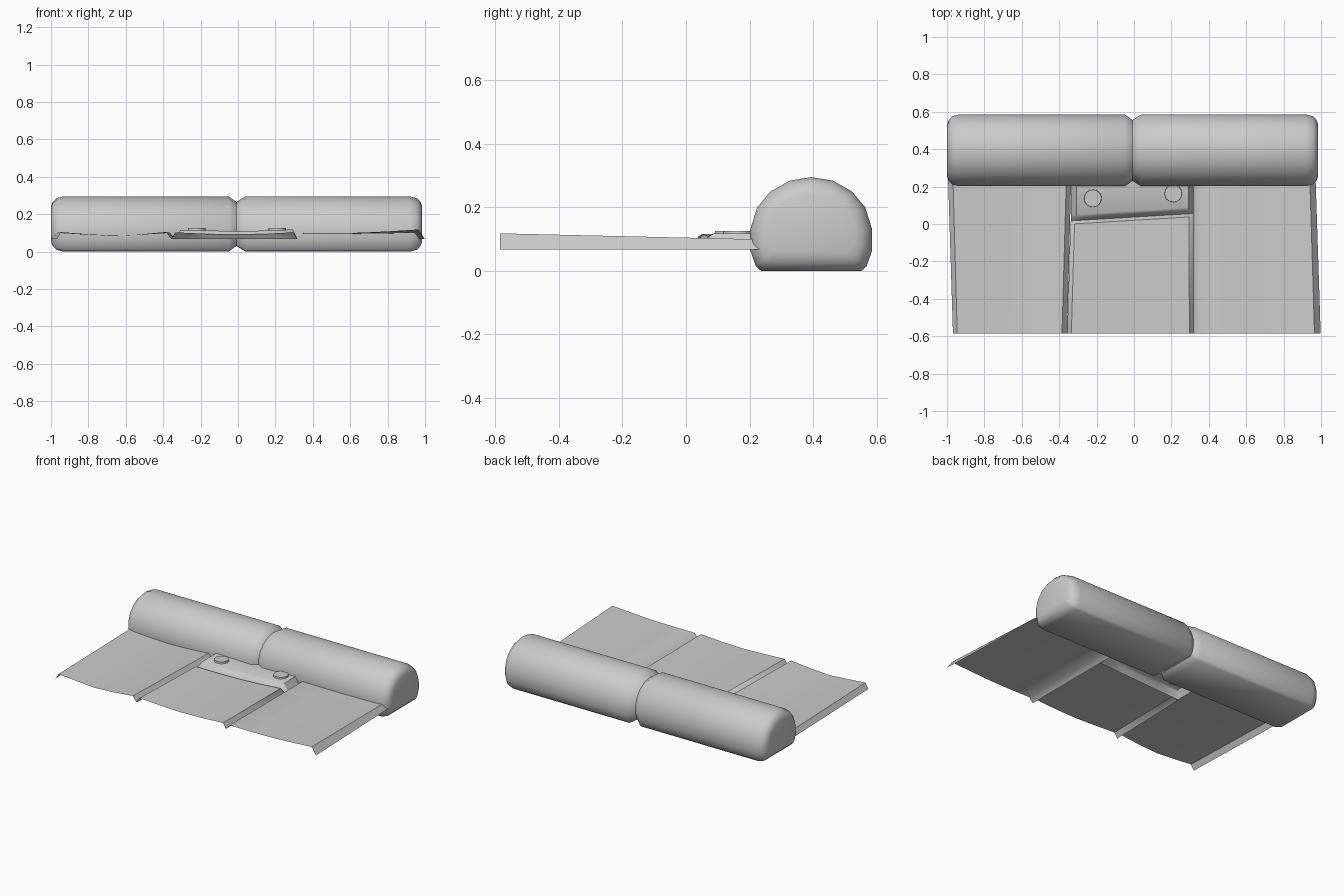
import bpy
import math

if "Cube" in bpy.data.objects:
    bpy.data.objects.remove(bpy.data.objects["Cube"])


def make(name, verts, faces, angle=50):
    me = bpy.data.meshes.new(name)
    me.from_pydata(verts, [], faces)
    me.update()
    ob = bpy.data.objects.new(name, me)
    bpy.context.collection.objects.link(ob)
    bpy.ops.object.select_all(action='DESELECT')
    ob.select_set(True)
    bpy.context.view_layer.objects.active = ob
    bpy.ops.object.shade_smooth_by_angle(angle=math.radians(angle))
    return ob


def sheet(name, rows):
    """Open surface from rows of points running along +x, rows ordered along +y."""
    n = len(rows[0])
    verts = [p for r in rows for p in r]
    faces = [(j * n + i, j * n + i + 1, (j + 1) * n + i + 1, (j + 1) * n + i)
             for j in range(len(rows) - 1) for i in range(n - 1)]
    return make(name, verts, faces)


def row(y, pts):
    return [(x, y, z) for x, z in pts]


# Bolster: half profile (offset from centre in y, height), mirrored, swept along x
CY, CZ = 0.394, 0.1475
half = [(0.158, 0), (0.174, 0.014), (0.192, 0.065), (0.192, 0.13), (0.17, 0.2),
        (0.128, 0.25), (0.068, 0.284)]
profile = half + [(0, 0.295)] + [(-y, z) for y, z in reversed(half)]
stations = [(-1, 0.055), (-0.991, 0.03), (-0.972, 0.01), (-0.935, 0),
            (-0.05, 0), (-0.018, 0.023), (-0.008, 0.03), (0.002, 0.023), (0.04, 0),
            (0.92, 0), (0.957, 0.01), (0.976, 0.03), (0.985, 0.055)]
n = len(profile)
verts, faces = [], []
for x, d in stations:
    verts += [(x, CY + y * (1 - d / 0.192), CZ + (z - CZ) * (1 - d / 0.1475))
              for y, z in profile]
for s in range(len(stations) - 1):
    for i in range(n):
        k = (i + 1) % n
        faces.append((s * n + i, (s + 1) * n + i, (s + 1) * n + k, s * n + k))
faces.append(tuple(range(n)))
faces.append(tuple(reversed(range(len(verts) - n, len(verts)))))
make("bolster_pillow", verts, faces)

# Side panels of the sheet, with turned-down edges
YF, YR, LOW = -0.585, 0.24, 0.068
sheet("left_panel", [
    row(YF, [(-0.968, LOW), (-0.945, 0.104), (-0.82, 0.094), (-0.68, 0.083),
             (-0.54, 0.09), (-0.385, 0.105), (-0.357, LOW)]),
    row(YR, [(-0.994, LOW), (-0.968, 0.1), (-0.82, 0.091), (-0.67, 0.085),
             (-0.52, 0.09), (-0.362, 0.1), (-0.336, LOW)])])
sheet("right_panel", [
    row(YF, [(0.318, LOW), (0.346, 0.1), (0.5, 0.099), (0.66, 0.101),
             (0.82, 0.109), (0.965, 0.118), (0.998, LOW)]),
    row(YR, [(0.318, LOW), (0.344, 0.098), (0.5, 0.096), (0.65, 0.095),
             (0.8, 0.097), (0.94, 0.099), (0.971, LOW)])])


# Crease under the flap runs at a slight slant
def crease(x):
    return 0.045 + 0.06 * x


front = [(-0.357, LOW), (-0.335, 0.103), (-0.17, 0.095), (-0.02, 0.09),
         (0.14, 0.094), (0.296, 0.103), (0.318, LOW)]
rear = [(-0.34, LOW), (-0.318, 0.1), (-0.17, 0.094), (-0.02, 0.091),
        (0.14, 0.094), (0.294, 0.1), (0.318, LOW)]
sheet("middle_panel", [
    row(YF, front),
    [(x, crease(x) - 0.025, z) for x, z in rear],
    [(x, crease(x) - 0.008, LOW) for x, z in rear]])

# Fold-over flap with sloped front and sides
flap = [(-0.337, LOW), (-0.308, 0.116), (-0.16, 0.113), (-0.02, 0.109),
        (0.14, 0.112), (0.292, 0.118), (0.318, LOW)]
sheet("fold_flap", [
    [(x, crease(x) - 0.008, LOW) for x, z in flap],
    [(x, crease(x) + 0.012, max(LOW, z - 0.008)) for x, z in flap],
    [(x, crease(x) + 0.025, z) for x, z in flap],
    row(YR, flap)])

# Two low buttons on the flap
SIDES = 16
for name, x, y in (("left_button", -0.22, 0.137), ("right_button", 0.21, 0.163)):
    ring = [(x + r * math.cos(2 * math.pi * i / SIDES),
             y + r * math.sin(2 * math.pi * i / SIDES), z)
            for r, z in ((0.048, 0.105), (0.046, 0.126)) for i in range(SIDES)]
    sides = [(i, (i + 1) % SIDES, SIDES + (i + 1) % SIDES, SIDES + i)
             for i in range(SIDES)]
    make(name, ring, sides + [tuple(range(SIDES, 2 * SIDES))], 30)
